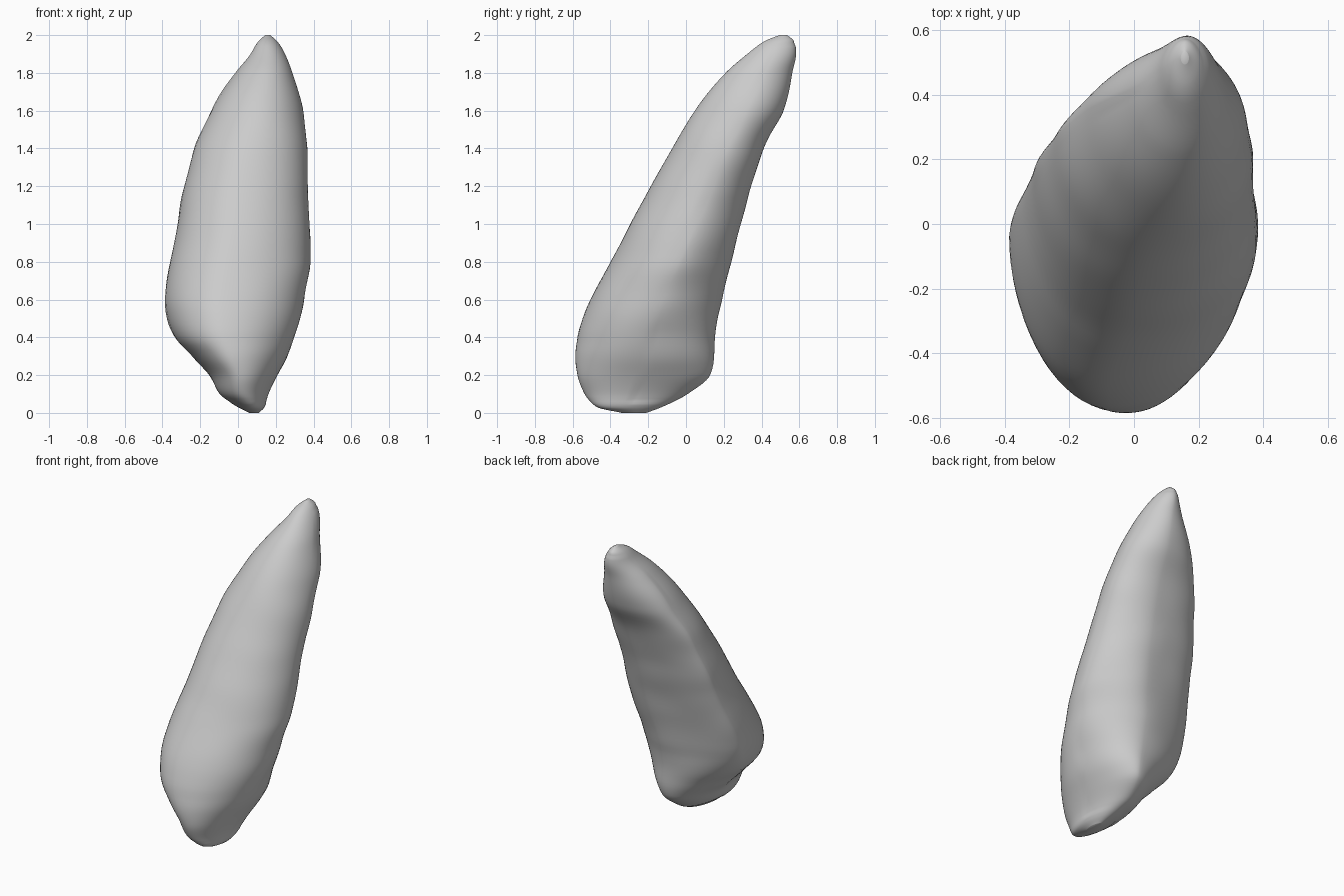
import bpy, bmesh, math
from mathutils import noise, Vector

if "Cube" in bpy.data.objects:
    bpy.data.objects.remove(bpy.data.objects["Cube"])

# Outline by height: z, x min, x max, y min, y max
OUTLINE = [
    (0.00, 0.06, 0.11, -0.34, -0.21), (0.03, 0.00, 0.14, -0.47, -0.13),
    (0.10, -0.10, 0.165, -0.54, 0.01), (0.20, -0.15, 0.21, -0.575, 0.13),
    (0.30, -0.245, 0.26, -0.585, 0.155), (0.40, -0.335, 0.30, -0.575, 0.16),
    (0.50, -0.37, 0.33, -0.545, 0.165), (0.60, -0.387, 0.35, -0.505, 0.185),
    (0.80, -0.36, 0.38, -0.40, 0.235), (1.00, -0.32, 0.38, -0.295, 0.29),
    (1.20, -0.285, 0.373, -0.185, 0.345), (1.40, -0.23, 0.367, -0.075, 0.42),
    (1.60, -0.14, 0.345, 0.045, 0.52), (1.80, -0.01, 0.29, 0.205, 0.565),
    (1.90, 0.065, 0.25, 0.32, 0.582), (1.97, 0.11, 0.205, 0.42, 0.57),
    (2.00, 0.145, 0.17, 0.495, 0.535),
]
# Where the left, right, front and back extremes sit, as fractions of each span
SHAPE = [
    (0.0, 0.50, 0.50, 0.50, 0.50), (0.3, 0.58, 0.50, 0.42, 0.62),
    (0.6, 0.68, 0.55, 0.42, 0.60), (1.2, 0.74, 0.60, 0.47, 0.62),
    (1.7, 0.62, 0.58, 0.52, 0.60), (2.0, 0.50, 0.50, 0.50, 0.50),
]


def sample(table, z):
    """Smooth (monotone cubic) lookup of a table row at height z."""
    i = max(k for k in range(len(table) - 1) if table[k][0] <= z + 1e-9)
    a, b = table[i], table[i + 1]
    h = b[0] - a[0]
    t = (z - a[0]) / h

    def slope(k, c):
        if k == 0 or k == len(table) - 1:
            j = min(k, len(table) - 2)
            return (table[j + 1][c] - table[j][c]) / (table[j + 1][0] - table[j][0])
        s0 = (table[k][c] - table[k - 1][c]) / (table[k][0] - table[k - 1][0])
        s1 = (table[k + 1][c] - table[k][c]) / (table[k + 1][0] - table[k][0])
        return 0 if s0 * s1 <= 0 else 2 * s0 * s1 / (s0 + s1)

    return [a[c] * (2 * t**3 - 3 * t**2 + 1) + b[c] * (3 * t**2 - 2 * t**3)
            + h * slope(i, c) * (t**3 - 2 * t**2 + t)
            + h * slope(i + 1, c) * (t**3 - t**2) for c in range(1, len(a))]


def section(z, n=72):
    """Four superellipse quarters joining the four extremes of the outline."""
    x0, x1, y0, y1 = sample(OUTLINE, z)
    fl, fr, ff, fb = sample(SHAPE, z)
    yl, yr = y0 + fl * (y1 - y0), y0 + fr * (y1 - y0)
    xf, xb = x0 + ff * (x1 - x0), x0 + fb * (x1 - x0)
    pts = []
    for k in range(n):
        a = 2 * math.pi * k / n
        c, s = math.cos(a), math.sin(a)
        ys, ye = (yr if c >= 0 else yl), (y1 if s >= 0 else y0)
        xs, xe = (xb if s >= 0 else xf), (x1 if c >= 0 else x0)
        p = 2.0 if s < 0 else 1.85
        u, v = abs(c) ** (2 / p), abs(s) ** (2 / p)
        pts.append(Vector((xs + (xe - xs) * u, ys + (ye - ys) * v, z)))
    return pts


# Tooth: loft through the sections, closed at edge and root tip
bm = bmesh.new()
rings = []
LEVELS = 90
for i in range(LEVELS + 1):
    z = 1 - math.cos(math.pi * i / LEVELS)
    rings.append([bm.verts.new(p) for p in section(z)])
for lo, hi in zip(rings, rings[1:]):
    n = len(lo)
    for k in range(n):
        bm.faces.new((lo[k], lo[(k + 1) % n], hi[(k + 1) % n], hi[k]))
bm.faces.new(list(reversed(rings[0])))
bm.faces.new(rings[-1])
bm.normal_update()

# Gentle natural unevenness, stronger on the back of the root
for v in bm.verts:
    if 0.06 < v.co.z < 1.94:
        amount = 0.012 if v.normal.y > 0 else 0.005
        q = Vector((v.co.x * 3, v.co.y * 3, v.co.z * 5))
        v.co += v.normal * noise.noise(q) * amount

mesh = bpy.data.meshes.new("tooth")
bm.to_mesh(mesh)
bm.free()
tooth = bpy.data.objects.new("tooth", mesh)
bpy.context.collection.objects.link(tooth)
bpy.context.view_layer.objects.active = tooth
tooth.select_set(True)
bpy.ops.object.shade_smooth_by_angle(angle=math.radians(50))
